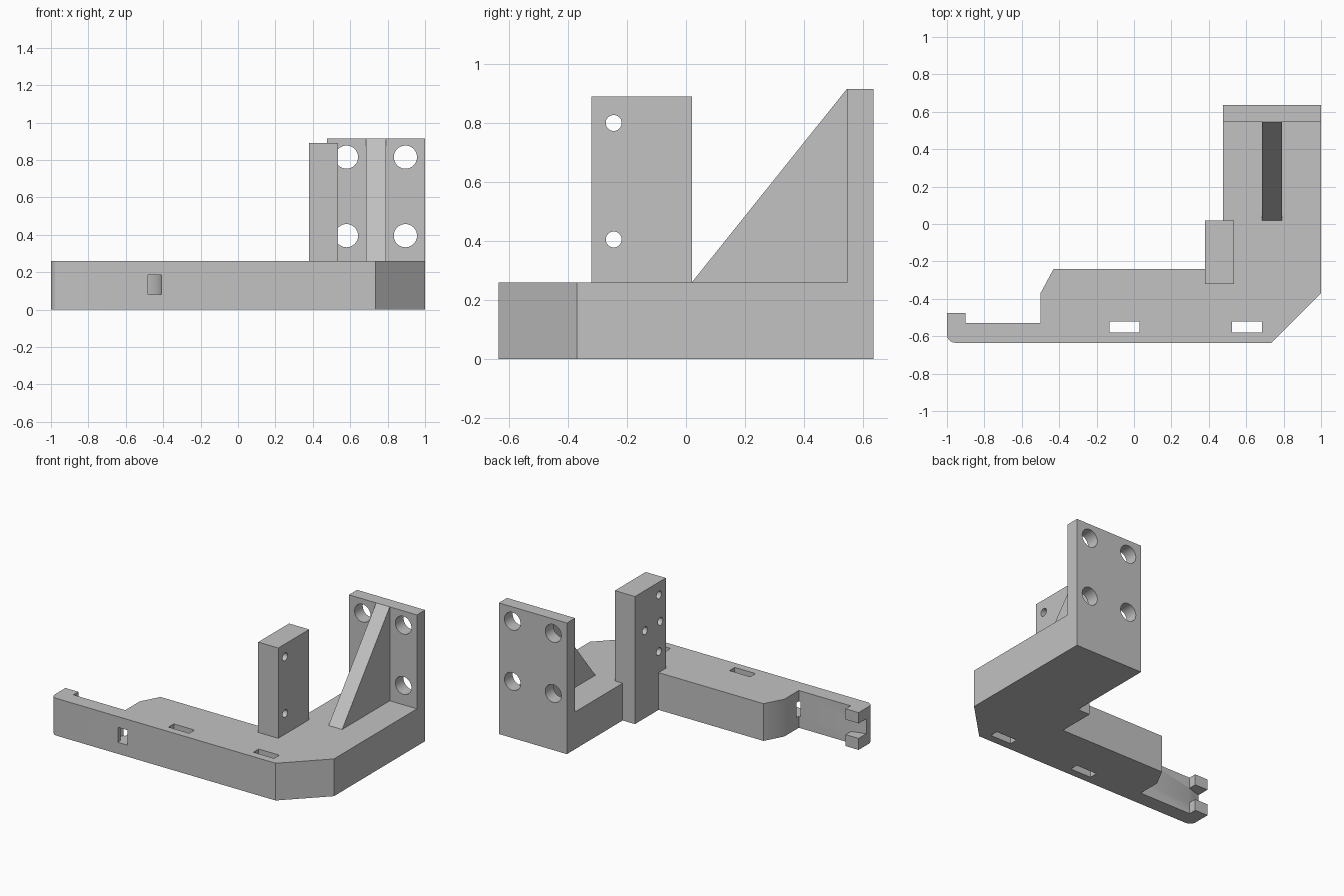
import bpy, bmesh
from math import cos, sin, radians, pi
from mathutils import Matrix, Vector

if "Cube" in bpy.data.objects:
    bpy.data.objects.remove(bpy.data.objects["Cube"], do_unlink=True)

grey = bpy.data.materials.new("plain_grey")
grey.use_nodes = True
grey.diffuse_color = (0.54, 0.54, 0.54, 1)
grey.node_tree.nodes["Principled BSDF"].inputs["Base Color"].default_value = grey.diffuse_color

BASE_TOP = 0.26


def finish(name, bm):
    bmesh.ops.recalc_face_normals(bm, faces=bm.faces)
    mesh = bpy.data.meshes.new(name)
    bm.to_mesh(mesh)
    bm.free()
    obj = bpy.data.objects.new(name, mesh)
    mesh.materials.append(grey)
    bpy.context.collection.objects.link(obj)
    return obj


def extrude(name, points, vector):
    """Prism from a closed outline of 3D points."""
    bm = bmesh.new()
    face = bm.faces.new([bm.verts.new(p) for p in points])
    new = bmesh.ops.extrude_face_region(bm, geom=[face])["geom"]
    bmesh.ops.translate(bm, vec=Vector(vector),
                        verts=[v for v in new if isinstance(v, bmesh.types.BMVert)])
    return finish(name, bm)


def plan(name, outline, z0, z1):
    return extrude(name, [(x, y, z0) for x, y in outline], (0, 0, z1 - z0))


def box(name, x0, x1, y0, y1, z0, z1):
    return plan(name, [(x0, y0), (x1, y0), (x1, y1), (x0, y1)], z0, z1)


def rod(centre, radius, depth, axis):
    bm = bmesh.new()
    turn = Matrix.Rotation(pi / 2, 4, "Y" if axis == "X" else "X")
    bmesh.ops.create_cone(bm, cap_ends=True, segments=40, radius1=radius, radius2=radius,
                          depth=depth, matrix=Matrix.Translation(centre) @ turn)
    return finish("hole_cutter", bm)


def arc(cx, cy, r, start, end, steps):
    angles = [radians(start + (end - start) * i / steps) for i in range(steps + 1)]
    return [(cx + r * cos(a), cy + r * sin(a)) for a in angles]


def cut(obj, cutters):
    bpy.context.view_layer.objects.active = obj
    for cutter in cutters:
        cutter.hide_render = True
        mod = obj.modifiers.new("cut", "BOOLEAN")
        mod.operation, mod.solver, mod.object = "DIFFERENCE", "EXACT", cutter
        bpy.ops.object.modifier_apply(modifier=mod.name)
        bpy.data.objects.remove(cutter, do_unlink=True)


def smooth(obj):
    bpy.ops.object.select_all(action="DESELECT")
    obj.select_set(True)
    bpy.context.view_layer.objects.active = obj
    bpy.ops.object.shade_smooth_by_angle(angle=radians(30))


# L-shaped base with a thin hooked arm and a rounded front corner
outline = [(-1, -0.475), (-0.9, -0.475), (-0.9, -0.53), (-0.5, -0.53), (-0.5, -0.37),
           (-0.43, -0.24), (0.38, -0.24), (0.38, 0.02), (0.475, 0.02), (0.475, 0.635),
           (1, 0.635), (1, -0.37), (0.735, -0.635)]
outline += arc(-0.955, -0.59, 0.045, 270, 180, 8)
base = plan("base", outline, 0, BASE_TOP)

# Strap slots through the base, curved strap channel and hook notch
slots = [box("slot_cutter", x, x + 0.16, -0.58, -0.522, -0.1, 0.4) for x in (-0.13, 0.525)]
cx, cy = -0.56, -0.635
channel = plan("channel_cutter",
               arc(cx, cy, 0.15, -20, 65, 14) + arc(cx, cy, 0.08, 65, -20, 14), 0.08, 0.185)
notch = plan("notch_cutter", [(-1.1, -0.4), (-1.1, -0.575), (-1, -0.56), (-0.95, -0.548),
                              (-0.88, -0.525), (-0.88, -0.4)], 0.08, 0.185)
cut(base, slots + [channel, notch])

# Rear mounting plate with four bolt holes
plate = box("rear_plate", 0.475, 1, 0.545, 0.635, BASE_TOP, 0.915)
cut(plate, [rod((x, 0.59, z), 0.062, 0.3, "Y") for x in (0.58, 0.895) for z in (0.395, 0.815)])

# Triangular brace between base and plate
brace = extrude("brace", [(0.685, 0.02, BASE_TOP), (0.685, 0.545, BASE_TOP),
                          (0.685, 0.545, 0.915)], (0.105, 0, 0))

# Upright block with two through holes and two blind holes
block = box("upright_block", 0.38, 0.535, -0.32, 0.02, BASE_TOP, 0.89)
through = [rod((0.46, -0.245, z), 0.027, 0.4, "X") for z in (0.405, 0.8)]
blind = [rod((0.38, y, 0.61), 0.027, 0.2, "X") for y in (-0.26, -0.09)]
cut(block, through + blind)

for part in (base, plate, brace, block):
    smooth(part)
